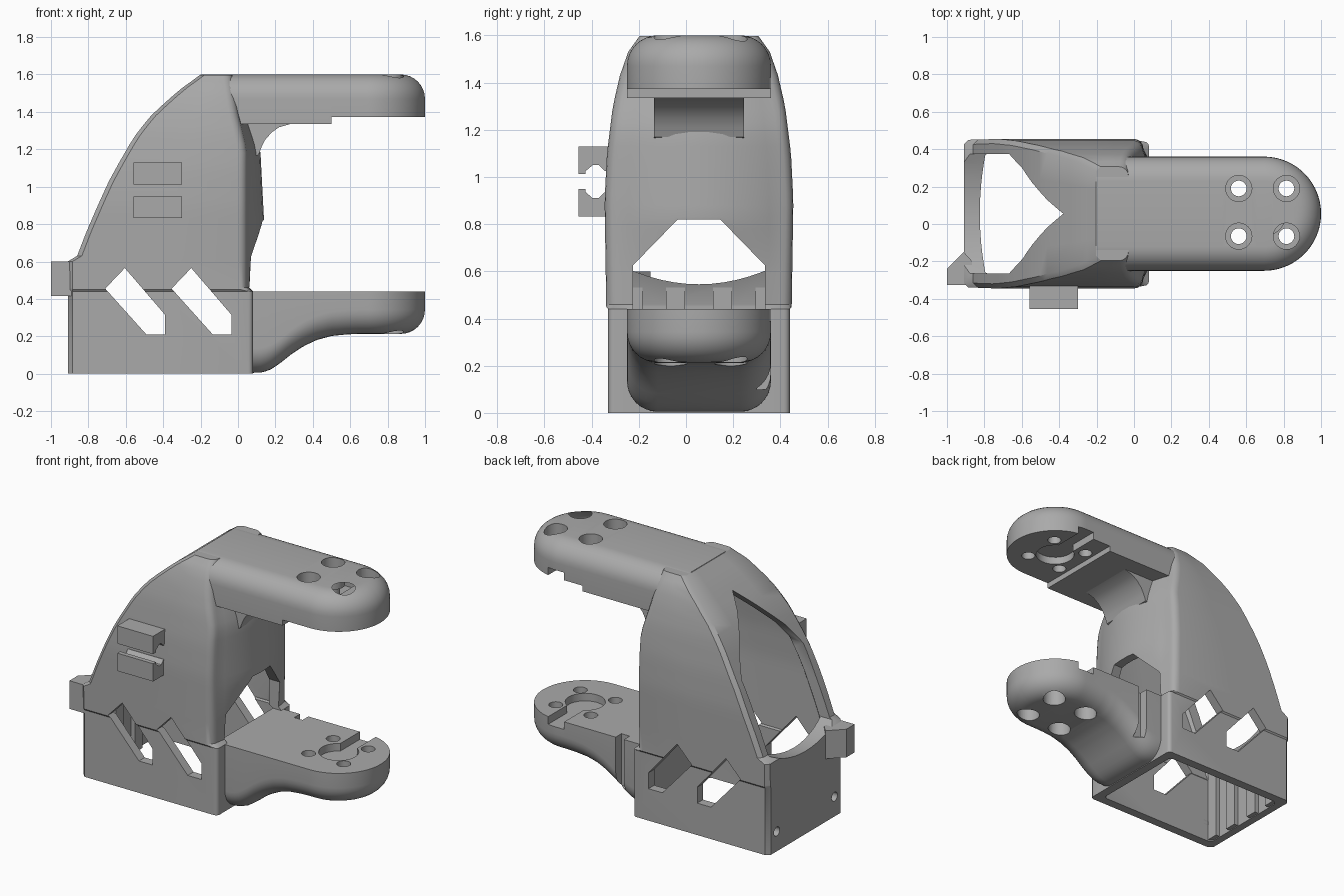
import bpy, bmesh
from math import sin, cos, pi, radians

if "Cube" in bpy.data.objects:
    bpy.data.objects.remove(bpy.data.objects["Cube"])

CY = 0.055          # y of the symmetry plane
PIVOT = 0.695       # x of the arm pivots
ARM_R = 0.305

grey = bpy.data.materials.new("plain grey")
grey.use_nodes = True
grey.diffuse_color = (0.4, 0.4, 0.4, 1)
grey.node_tree.nodes["Principled BSDF"].inputs["Base Color"].default_value = (0.4, 0.4, 0.4, 1)


def lerp(table, t):
    """Piecewise linear lookup in a list of (key, value)."""
    if t <= table[0][0]:
        return table[0][1]
    for (a, u), (b, v) in zip(table, table[1:]):
        if t <= b:
            return u + (v - u) * (t - a) / (b - a)
    return table[-1][1]


def finish(bm, name):
    bmesh.ops.recalc_face_normals(bm, faces=bm.faces)
    mesh = bpy.data.meshes.new(name)
    bm.to_mesh(mesh)
    bm.free()
    mesh.materials.append(grey)
    ob = bpy.data.objects.new(name, mesh)
    bpy.context.collection.objects.link(ob)
    return ob


def loft(name, halves):
    """Skin half rings (x, y offset, z), each mirrored over the symmetry plane."""
    bm = bmesh.new()
    rings = [[bm.verts.new((x, CY + y, z)) for x, y, z in h]
             + [bm.verts.new((x, CY - y, z)) for x, y, z in reversed(h)] for h in halves]
    n = len(rings[0])
    for a, b in zip(rings, rings[1:]):
        for i in range(n):
            j = (i + 1) % n
            bm.faces.new((a[i], a[j], b[j], b[i]))
    for r in (rings[0], rings[-1]):
        for i in range(n // 2 - 1):
            bm.faces.new((r[i], r[i + 1], r[n - 2 - i], r[n - 1 - i]))
    return finish(bm, name)


def prism(name, pts, axis, lo, hi):
    """Extrude a 2D outline along an axis."""
    place = {"x": lambda p, d: (d, p[0], p[1]),
             "y": lambda p, d: (p[0], d, p[1]),
             "z": lambda p, d: (p[0], p[1], d)}[axis]
    bm = bmesh.new()
    a, b = ([bm.verts.new(place(p, d)) for p in pts] for d in (lo, hi))
    bm.faces.new(a)
    bm.faces.new(b)
    for i in range(len(pts)):
        j = (i + 1) % len(pts)
        bm.faces.new((a[i], a[j], b[j], b[i]))
    return finish(bm, name)


def circle(u, v, r, n=32):
    return [(u + r * cos(2 * pi * i / n), v + r * sin(2 * pi * i / n)) for i in range(n)]


def rect(u0, u1, v0, v1):
    return [(u0, v0), (u1, v0), (u1, v1), (u0, v1)]


def cut(ob, cutter):
    cutter.hide_render = True
    mod = ob.modifiers.new("cut", "BOOLEAN")
    mod.operation, mod.solver, mod.object = "DIFFERENCE", "EXACT", cutter
    bpy.context.view_layer.objects.active = ob
    bpy.ops.object.modifier_apply(modifier=mod.name)
    bpy.data.objects.remove(cutter)


def smooth(ob):
    bpy.ops.object.select_all(action="DESELECT")
    ob.select_set(True)
    bpy.context.view_layer.objects.active = ob
    bpy.ops.object.shade_smooth_by_angle(angle=radians(32))


# Housing: section tables by height
BACK = [(0, -.91), (.6, -.91), (.63, -.86), (.76, -.81), (.91, -.745), (1.03, -.69), (1.13, -.635),
        (1.26, -.56), (1.37, -.475), (1.45, -.39), (1.52, -.31), (1.57, -.24), (1.6, -.2)]
FRONT = [(.44, .08), (.46, .05), (1.2, .05), (1.4, 0), (1.6, -.03)]
BULGE = [(.44, 0), (.46, .03), (.82, .09), (1.2, .07), (1.6, .04)]
HALF = [(.44, .385), (.45, .393), (.9, .4), (1.1, .39), (1.3, .365), (1.43, .335), (1.53, .3), (1.6, .25)]


def section(z, wall=0):
    xl = lerp(BACK, z + wall * .8) + wall * .85
    xr, h, c = lerp(FRONT, z) - wall, lerp(HALF, z) - wall, .05
    if z < .45:
        c = .025
    half = [(xl, h * .5), (xl, h - .025), (xl + .025, h), ((xl + xr) / 2, h)]
    half += [(xr - c + c * sin(a * pi / 8), h - c + c * cos(a * pi / 8)) for a in range(5)]
    half += [(xr + lerp(BULGE, z) * (1 - f * f), (h - c) * f) for f in (.85, .7, .5, .3, .1)]
    return [(x, y, z) for x, y in half]


levels = [0, .44, .45, .46, .6, .63] + [.63 + .05 * i for i in range(1, 19)] + [1.56, 1.58, 1.598]
body = loft("housing", [section(z) for z in levels])
cavity = [-.1] + [z for z in levels if 0 < z < 1.5] + [1.51]
cut(body, loft("cavity_cutter", [section(z, .06) for z in cavity]))

# Slanted side windows
for dx in (0, .355):
    cut(body, prism("slot_cutter", [(x + dx, z) for x, z in
        ((-.71, .455), (-.605, .565), (-.39, .315), (-.39, .21), (-.49, .21))], "y", -1, 1))

# Pointed rear window with a curved sill
sill = [(CY + .32 * i / 6, .545 + .075 * (i / 6) ** 2) for i in range(-6, 7)]
point = [(CY + .32, 1.07), (CY + .24, 1.2), (CY, 1.46), (CY - .24, 1.2), (CY - .32, 1.07)]
cut(body, prism("rear_window_cutter", sill + point, "x", -1.2, -.25))

# Front window above the lower arm, and rear screw holes
cut(body, prism("front_window_cutter", [(CY + y, z) for y, z in
    ((-.28, .44), (.28, .44), (.28, .625), (.09, .82), (-.09, .82), (-.28, .625))], "x", -.1, .4))
for s in (-1, 1):
    cut(body, prism("screw_cutter", circle(CY + s * .3, .13, .03, 16), "x", -1, -.8))
smooth(body)

# Ribs on the inside of the rear wall
for i, y in enumerate((-.28, -.1, .1, .28)):
    prism("rear_rib_%d" % (i + 1), rect(-.87, -.83, CY + y - .04, CY + y + .04), "z", .005, .54)


def arm(name, x0, inner, outer, rnd=.13):
    """Round ended bar: flat inner face, outer face at height outer(x) with rounded edges."""
    def ring(inset, height):
        r = ARM_R - inset
        half = [(x0 + (PIVOT - x0) * i / 24, r) for i in range(24)]
        half += [(PIVOT + r * sin(radians(a)), r * cos(radians(a))) for a in range(0, 88, 3)]
        return [(x, y, height(x)) for x, y in half]
    side = 1 if outer(PIVOT) > inner else -1
    rings = [ring(0, lambda x: inner)]
    for i in range(9):
        a = i * pi / 16
        rings.append(ring(rnd * (1 - cos(a)), lambda x: outer(x) - side * rnd * (1 - sin(a))))
    return loft(name, rings)


def drill(ob, face, side):
    """Counterbored screw holes plus the keyhole recess in the inner face."""
    span = lambda a, b: sorted((face + side * a, face + side * b))
    for x in (.56, .815):
        for y in (-.065, .19):
            cut(ob, prism("hole_cutter", circle(x, y, .042, 24), "z", *span(-.1, .5)))
            cut(ob, prism("bore_cutter", circle(x, y, .07), "z", *span(.08, .5)))
    cut(ob, prism("recess_cutter", circle(PIVOT, CY, .12), "z", *span(-.1, .05)))
    cut(ob, prism("recess_slot_cutter", rect(PIVOT - .06, PIVOT + .06, CY, .5), "z", *span(-.1, .05)))


# Upper arm, thinner towards its end
upper = arm("upper_arm", -.2, 1.335, lambda x: 1.6)
cut(upper, prism("step_cutter", rect(.5, 1.2, -1, 1), "z", 1.2, 1.372))
drill(upper, 1.372, 1)
smooth(upper)

# Lower arm, sweeping down into the housing
SWEEP = [(.08, .005), (.13, .006), (.18, .025), (.23, .06), (.29, .108), (.35, .147),
         (.42, .18), (.5, .202), (.58, .21), (.65, .213)]
lower = arm("lower_arm", .04, .44, lambda x: lerp(SWEEP, x))
drill(lower, .44, -1)
cut(lower, prism("cable_groove_cutter", rect(.2, .26, .3, .5), "z", .1, .6))
smooth(lower)

# Curved neck under the upper arm
neck = [(-.02, 1.12), (.11, 1.17), (.125, 1.21), (.145, 1.25), (.18, 1.29), (.22, 1.318),
        (.28, 1.335), (.28, 1.36), (-.02, 1.36)]
smooth(prism("neck_fillet", neck, "y", CY - .19, CY + .19))

# Pair of cable clips on the side
jaw = [(-.32, .165), (-.455, .165), (-.455, .035), (-.425, .035), (-.425, .05),
       (-.395, .078), (-.37, .078), (-.345, .05), (-.32, .05)]
for name, s in (("upper_clip", 1), ("lower_clip", -1)):
    prism(name, [(y, .98 + s * .9 * z) for y, z in jaw], "x", -.56, -.3)

# Corner lug at the rear
prism("corner_lug", [(-1, -.325), (-1, -.24), (-.91, -.15), (-.865, -.2), (-.865, -.325)], "z", .415, .6)
